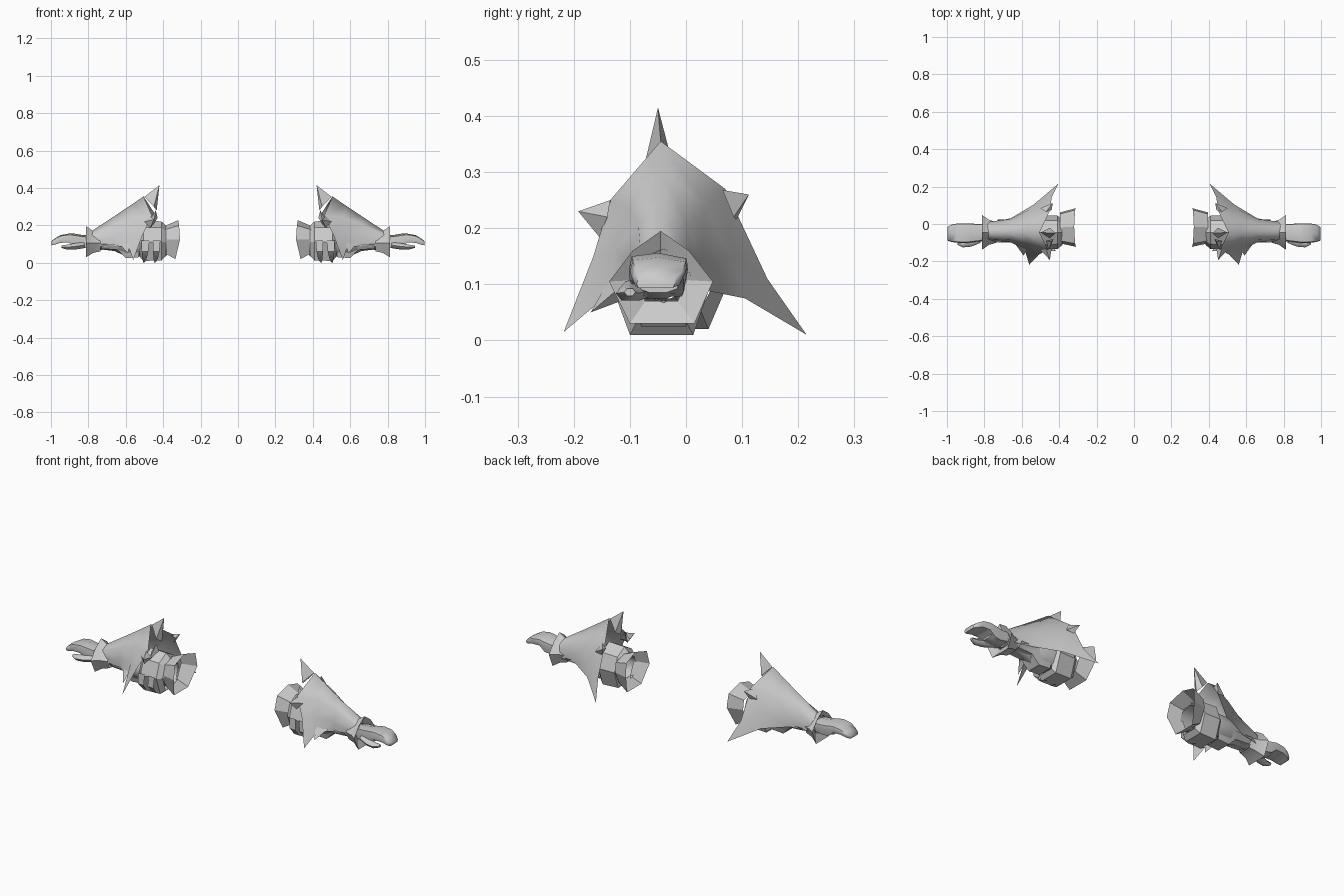
import bpy, math

steel = bpy.data.materials.new("grey steel")
steel.diffuse_color = (0.6, 0.6, 0.6, 1)


def add(name, verts, faces, angle=40):
    """Make one part and mirror it to the other arm."""
    me = bpy.data.meshes.new(name)
    me.from_pydata(verts, [], faces)
    me.materials.append(steel)
    ob = bpy.data.objects.new(name, me)
    bpy.context.collection.objects.link(ob)
    bpy.ops.object.select_all(action='DESELECT')
    ob.select_set(True)
    bpy.context.view_layer.objects.active = ob
    bpy.ops.object.mode_set(mode='EDIT')
    bpy.ops.mesh.select_all(action='SELECT')
    bpy.ops.mesh.normals_make_consistent(inside=False)
    bpy.ops.object.mode_set(mode='OBJECT')
    bpy.ops.object.shade_smooth_by_angle(angle=math.radians(angle))
    ob.modifiers.new("mirror", 'MIRROR').use_mirror_merge = False
    return ob


def loft(name, rings, closed=True, cap=False, angle=40):
    """Skin a list of equal rings of points."""
    n = len(rings[0])
    verts = [p for r in rings for p in r]
    faces = []
    for i in range(len(rings) - 1):
        for j in range(n if closed else n - 1):
            k = (j + 1) % n
            faces.append((i*n + j, i*n + k, i*n + n + k, i*n + n + j))
    if cap:
        faces += [tuple(range(n)), tuple(range(len(verts) - n, len(verts)))]
    return add(name, verts, faces, angle)


def ring(x, y, z, ry, rz, n=8, turn=0.0):
    return [(x, y + ry*math.cos(turn + math.tau*i/n),
             z + rz*math.sin(turn + math.tau*i/n)) for i in range(n)]


def spike(name, tip, base):
    n = len(base)
    add(name, base + [tip], [(i, (i + 1) % n, n) for i in range(n)], 20)


# Sleeve shell: open below, flaring to a pointed rim
rim = [(.56, -.218, .015), (.51, -.165, .15), (.46, -.135, .25), (.505, -.045, .355),
       (.45, .07, .27), (.44, .145, .11), (.405, .215, .01)]
flare = [(.585, -.135, .085), (.57, -.128, .16), (.57, -.103, .24), (.575, -.045, .307),
         (.565, .035, .24), (.555, .08, .15), (.535, .105, .075)]
mid = [(.66, -.095, .09), (.66, -.098, .14), (.66, -.085, .205), (.66, -.045, .25),
       (.66, .002, .205), (.66, .027, .14), (.66, .03, .09)]
wrist = [(.79, -.085, .085), (.79, -.09, .11), (.79, -.08, .145), (.79, -.045, .165),
         (.79, -.005, .145), (.79, .01, .11), (.79, .005, .085)]
loft("sleeve_shell", [rim, flare, mid, wrist], closed=False, angle=179)

# Spikes along the shell rim
spike("top_spike", (.42, -.05, .415),
      [(.50, -.045, .353), (.45, -.077, .30), (.435, -.048, .28), (.45, -.02, .30)])
spike("back_spike", (.435, .112, .26),
      [(.47, .065, .268), (.44, .075, .25), (.455, .09, .215), (.50, .085, .22)])
spike("front_spike", (.45, -.192, .23),
      [(.47, -.135, .25), (.44, -.13, .22), (.47, -.155, .185), (.50, -.14, .22)])
spike("inner_front_spike", (.455, -.14, .20),
      [(.44, -.09, .28), (.43, -.08, .24), (.47, -.09, .23)])
spike("lower_front_spike", (.59, -.17, .05),
      [(.57, -.13, .12), (.64, -.10, .11), (.61, -.09, .08)])

# Forearm under the shell
loft("forearm", [ring(x, -.04, z, r, r) for x, z, r in
                 ((.38, .11, .07), (.50, .11, .075), (.60, .11, .075),
                  (.66, .115, .052), (.72, .12, .05), (.80, .115, .048))], angle=60)
loft("forearm_plate", [[(x, -.10, .10), (x, -.08, z), (x, .0, z), (x, .025, .10)]
                       for x, z in ((.53, .03), (.60, .025), (.645, .07), (.73, .075))],
     closed=False, angle=25)

# Elbow band, tapering in slightly at both ends
band = [(-.045, .225), (.02, .19), (.048, .11), (.013, .01),
        (-.10, .01), (-.137, .11), (-.11, .19)]
loft("elbow_band", [[(x, -.045 + (y + .045)*s, .115 + (z - .115)*s) for y, z in band]
                    for x, s in ((.385, .75), (.41, .97), (.505, 1), (.525, .8))], angle=30)

# Flared elbow cuff
cuff = [(.075, .20), (.085, .125), (.04, .02), (-.085, .02), (-.122, .125), (-.105, .20),
        (-.015, .228)]
offsets = [.315, .31, .335, .335, .31, .315, .32]
loft("elbow_cuff", [[(x, y, z) for x, (y, z) in zip(offsets, cuff)],
                    [(.395, -.03 + (y + .03)*.8, .125 + (z - .125)*.68) for y, z in cuff]],
     angle=25)

# Curved blades hanging below the elbow
for i, x in enumerate((.415, .475)):
    loft(f"hanging_blade_{i + 1}",
         [[(x, -.142, .12), (x + .04, -.142, .12)],
          [(x + .005, -.145, .06), (x + .04, -.145, .06)],
          [(x + .015, -.105, .015), (x + .035, -.105, .015)],
          [(x + .028, -.055, 0), (x + .03, -.055, 0)]], closed=False)

# Wrist cuff: a raised peak above, opening as a hollow cone towards the hand
lip = [(-.045, .195), (.005, .16), (.048, .105), (.015, .03),
       (-.10, .03), (-.137, .105), (-.095, .16)]


def scaled(x, s):
    return [(x, -.045 + (y + .045)*s, .11 + (z - .11)*s) for y, z in lip]


loft("wrist_cuff", [scaled(.735, .6), scaled(.775, .72), scaled(.812, 1),
                    scaled(.79, .5)], angle=25)

# Flat mitten hand with fingers curving down
slab = [(1, .1), (.95, .6), (0, 1), (-.9, .75), (-1, -.3), (-.9, -1), (0, -.95), (.85, -.9)]
sections = ((.79, -.09, 0, .085, .145), (.84, -.095, 0, .075, .15),
            (.875, -.10, .003, .08, .156), (.905, -.102, .003, .108, .156),
            (.95, -.10, .002, .107, .148), (.98, -.095, -.005, .097, .13),
            (.998, -.088, -.018, .093, .115))
loft("hand", [[(x, (y0 + y1)/2 + u*(y1 - y0)/2, (z0 + z1)/2 + v*(z1 - z0)/2)
               for u, v in slab] for x, y0, y1, z0, z1 in sections], cap=True, angle=60)
# Lower palm pad and thumb
loft("palm_pad", [ring(x, -.05, z, ry, rz, 8, math.pi/8) for x, z, ry, rz in
                  ((.80, .10, .03, .02), (.85, .095, .042, .022), (.89, .098, .038, .014))],
     cap=True, angle=50)
loft("thumb", [ring(x, y, z, r, r*.75, 6) for x, y, z, r in
               ((.82, -.075, .095, .025), (.87, -.095, .088, .026),
                (.915, -.105, .084, .02), (.945, -.10, .086, .01))], cap=True, angle=60)
